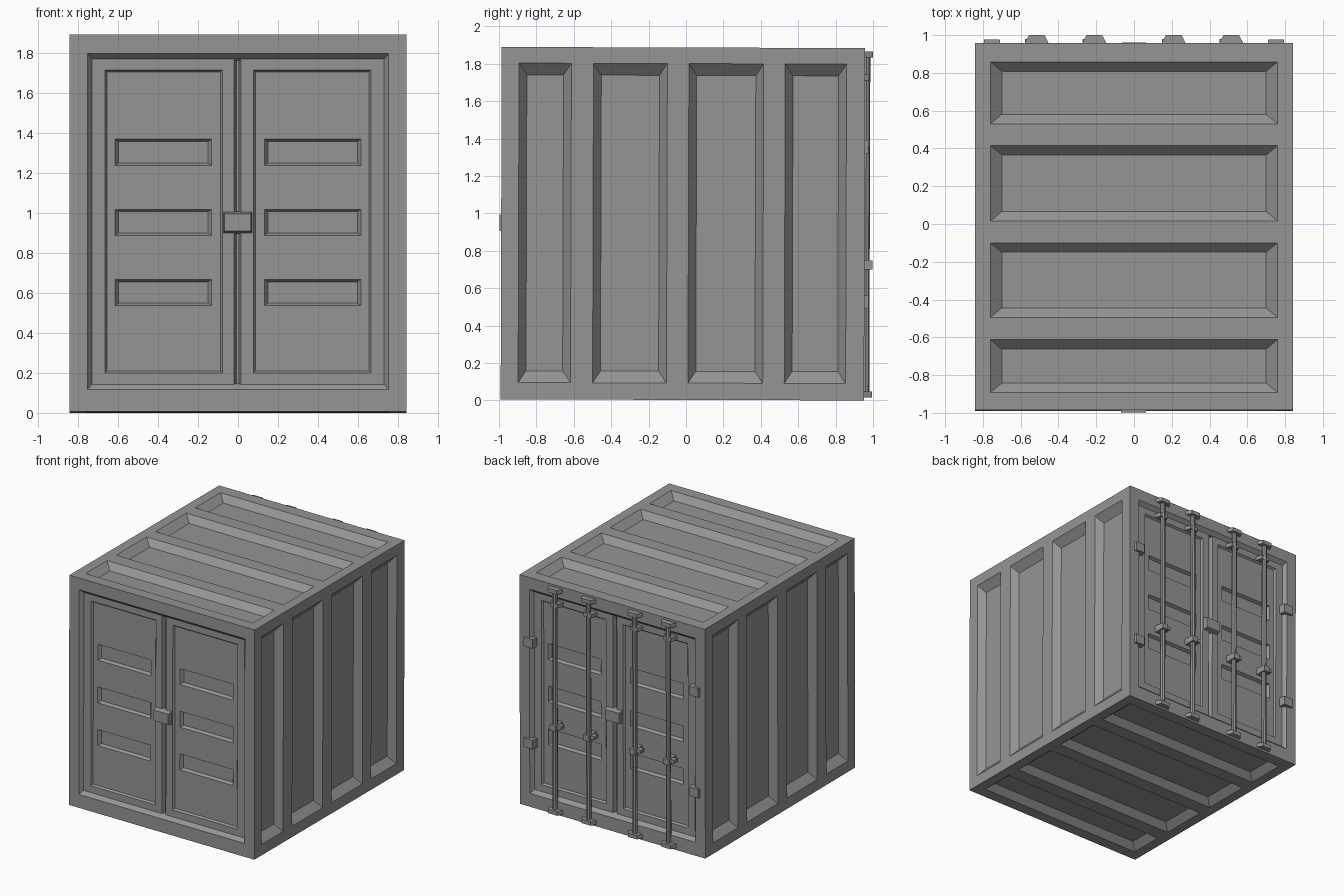
import bpy, bmesh
from mathutils import Matrix, Vector

if "Cube" in bpy.data.objects:
    bpy.data.objects.remove(bpy.data.objects["Cube"])

steel = bpy.data.materials.new("grey steel")
steel.use_nodes = True
GREY = (0.3, 0.3, 0.3, 1)
steel.diffuse_color = GREY
steel.node_tree.nodes["Principled BSDF"].inputs["Base Color"].default_value = GREY

W, FRONT, BACK, H = 0.842, -0.991, 0.952, 1.884
# The whole container leans back very slightly
LEAN = Matrix.Translation((0, 0, 0.003)) @ Matrix.Rotation(-0.003, 4, "X")

# Each wall maps (u, v, depth below the wall surface) to a point
WALLS = {
    "front": lambda u, v, d: Vector((u, FRONT + d, v)),
    "back": lambda u, v, d: Vector((u, BACK - d, v)),
    "left": lambda u, v, d: Vector((W - d, u, v)),
    "right": lambda u, v, d: Vector((d - W, u, v)),
    "top": lambda u, v, d: Vector((u, v, H - d)),
    "bottom": lambda u, v, d: Vector((u, v, d)),
}


def tapered(bm, wall, rect, d0, d1, su, sv):
    """Block from depth d0 to d1 that narrows by su and sv on each side."""
    u0, u1, v0, v1 = rect
    rings = []
    for d, a, b in ((d0, 0, 0), (d1, su, sv)):
        corners = ((u0 + a, v0 + b), (u1 - a, v0 + b), (u1 - a, v1 - b), (u0 + a, v1 - b))
        rings.append([bm.verts.new(WALLS[wall](u, v, d)) for u, v in corners])
    low, high = rings
    bm.faces.new(low)
    bm.faces.new(high)
    for i in range(4):
        j = (i + 1) % 4
        bm.faces.new((low[i], low[j], high[j], high[i]))


def recess(bm, wall, rect, start, depth, su, sv):
    """Cutter for a sloped pocket, carried a little above the surface."""
    k = 0.01 / depth
    u0, u1, v0, v1 = rect
    grown = (u0 - su * k, u1 + su * k, v0 - sv * k, v1 + sv * k)
    tapered(bm, wall, grown, start - 0.01, start + depth, su * (1 + k), sv * (1 + k))


def finish(bm, name):
    bmesh.ops.recalc_face_normals(bm, faces=bm.faces[:])
    bm.transform(LEAN)
    mesh = bpy.data.meshes.new(name)
    bm.to_mesh(mesh)
    bm.free()
    mesh.materials.append(steel)
    obj = bpy.data.objects.new(name, mesh)
    bpy.context.collection.objects.link(obj)
    return obj


def block(name, wall, u, v, hu, hv, d0, d1, su=0, sv=0):
    bm = bmesh.new()
    tapered(bm, wall, (u - hu, u + hu, v - hv, v + hv), d0, d1, su, sv)
    return finish(bm, name)


# Container shell
bm = bmesh.new()
tapered(bm, "bottom", (-W, W, FRONT, BACK), 0, H, 0, 0)
shell = finish(bm, "container_shell")

# Large pockets: ribbed walls, roof and floor, and both door openings
openings, door_panels, slots = bmesh.new(), bmesh.new(), bmesh.new()
for y0, y1 in ((-0.898, -0.618), (-0.5, -0.105), (0.01, 0.41), (0.525, 0.853)):
    for wall in ("left", "right"):
        recess(openings, wall, (y0, y1, 0.09, 1.798), 0, 0.055, 0.042, 0.063)
    for wall in ("top", "bottom"):
        recess(openings, wall, (-0.76, 0.76, y0, y1), 0, 0.05, 0.06, 0.05)

# Door leaves: opening, centre gap, shallow panel and three slots on each
for wall in ("front", "back"):
    recess(openings, wall, (-0.752, 0.752, 0.11, 1.788), 0, 0.03, 0.022, 0.027)
    recess(door_panels, wall, (-0.02, 0.016, 0.137, 1.758), 0.03, 0.03, 0.012, 0.004)
    for s in (-1, 1):
        u0, u1 = sorted((s * 0.077, s * 0.665))
        recess(door_panels, wall, (u0, u1, 0.193, 1.708), 0.03, 0.015, 0.011, 0.011)
        u0, u1 = sorted((s * 0.132, s * 0.614))
        for z in (0.596, 0.946, 1.296):
            recess(slots, wall, (u0, u1, z - 0.065, z + 0.065), 0.045, 0.025, 0.018, 0.012)

for bm in (openings, door_panels, slots):
    cutter = finish(bm, "recess_cutter")
    cutter.hide_render = True
    mod = shell.modifiers.new("recess", "BOOLEAN")
    mod.operation, mod.solver, mod.object = "DIFFERENCE", "EXACT", cutter
    bpy.context.view_layer.objects.active = shell
    bpy.ops.object.modifier_apply(modifier=mod.name)
    bpy.data.objects.remove(cutter)

# Lock plates over the door gaps
block("front_lock_plate", "front", -0.002, 0.945, 0.073, 0.055, 0.045, -0.009, 0.007, 0.012)
block("back_lock_plate", "back", 0, 0.945, 0.07, 0.055, 0.045, -0.007, 0.006, 0.012)

# Hinges on the back door frame
for x in (-0.752, 0.752):
    for z in (0.526, 1.355):
        block("hinge", "back", x, z, 0.049, 0.037, 0.035, -0.021, 0.008, 0)

# Locking rods with end brackets, guides and handles
for x in (-0.515, -0.21, 0.21, 0.515):
    bm = bmesh.new()
    bmesh.ops.create_cone(bm, cap_ends=True, segments=8, radius1=0.02, radius2=0.02,
                          depth=1.82, matrix=Matrix.Translation((x, 0.96, 0.942)))
    finish(bm, "locking_rod")
    for z in (0.032, 1.85):
        block("rod_bracket", "back", x, z, 0.066, 0.016, 0.005, -0.043, 0.025, 0)
    block("rod_guide", "back", x, 1.727, 0.055, 0.016, 0.045, -0.022, 0.02, 0)
    block("rod_handle", "back", x, 0.725, 0.032, 0.028, 0.045, -0.042, 0.006, 0.004)
    block("handle_grip", "back", x - 0.03, 0.732, 0.033, 0.014, 0.02, -0.025)
